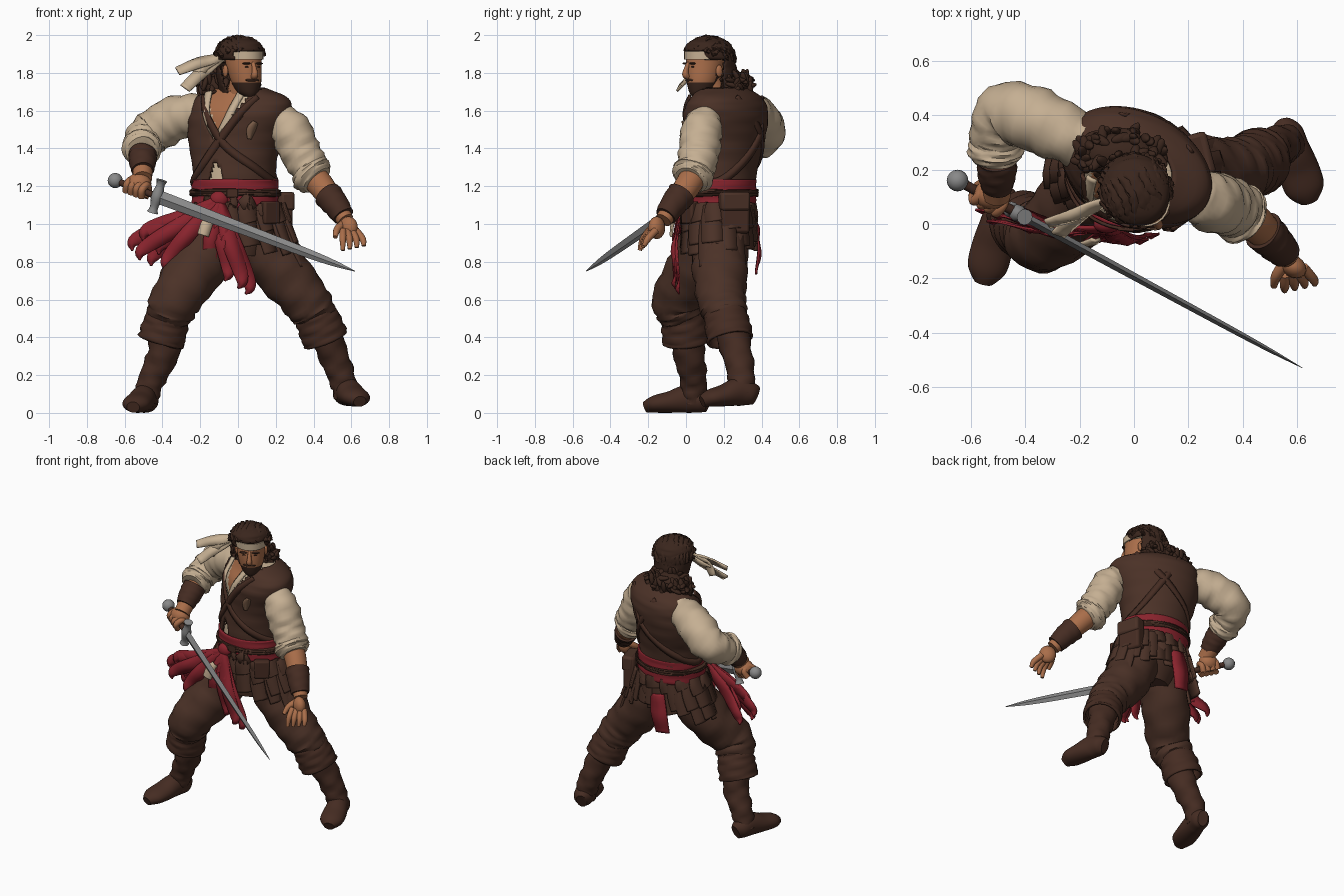
import bpy, bmesh, math, random
from math import sin, cos, pi, radians
from mathutils import Vector, Matrix

random.seed(4)
if "Cube" in bpy.data.objects:
    bpy.data.objects.remove(bpy.data.objects["Cube"])


def material(name, *rgb):
    m = bpy.data.materials.new(name)
    m.use_nodes = True
    m.diffuse_color = (*rgb, 1)
    shader = m.node_tree.nodes["Principled BSDF"]
    shader.inputs["Base Color"].default_value = (*rgb, 1)
    shader.inputs["Roughness"].default_value = .8
    return m


cloth = material("brown cloth", .07, .031, .02)
leather = material("dark leather", .06, .025, .016)
hair = material("dark hair", .042, .019, .012)
cream = material("cream linen", .56, .43, .29)
tan = material("worn tan", .2, .11, .065)
red = material("red sash", .25, .017, .026)
skin = material("tanned skin", .40, .155, .068)
steel = material("grey steel", .25, .25, .25)


def finish(bm, name, mats, thick=0, paint=None):
    """Turn a bmesh into a smooth shaded object, painting faces by rule."""
    bmesh.ops.recalc_face_normals(bm, faces=bm.faces)
    for f in bm.faces:
        f.material_index = int(paint(f.calc_center_median())) if paint else 0
    mesh = bpy.data.meshes.new(name)
    bm.to_mesh(mesh)
    bm.free()
    for m in mats:
        mesh.materials.append(m)
    mesh.shade_smooth()
    mesh.set_sharp_from_angle(angle=radians(45))
    ob = bpy.data.objects.new(name, mesh)
    bpy.context.scene.collection.objects.link(ob)
    if thick:
        mod = ob.modifiers.new("thickness", "SOLIDIFY")
        mod.thickness, mod.offset = thick, 0
    return ob


def spline(rows, steps=6):
    """Smooth curve through rows of any number of values."""
    out, last = [], len(rows) - 1
    for i in range(last):
        four = list(zip(rows[max(i - 1, 0)], rows[i], rows[i + 1], rows[min(i + 2, last)]))
        for t in (s / steps for s in range(steps)):
            out.append([q + t / 2 * (r - p + t * (2 * p - 5 * q + 4 * r - s + t * (3 * q - p - 3 * r + s)))
                        for p, q, r, s in four])
    return out + [list(rows[-1])]


def tangent(rows, i):
    return (Vector(rows[min(i + 1, len(rows) - 1)][:3]) - Vector(rows[max(i - 1, 0)][:3])).normalized()


def loft(name, rows, mats, sides=24, fold=0, cap=True, keep=None, thick=0, paint=None):
    """Rows are x, y, z, radius, second radius; a sixth value is a yaw for level rings."""
    rows, bm, loops, u = spline(rows), bmesh.new(), [], Vector((.02, .01, 1))
    for i, row in enumerate(rows):
        if len(row) == 6:
            yaw = radians(row[5])
            u, v = Vector((cos(yaw), sin(yaw), 0)), Vector((-sin(yaw), cos(yaw), 0))
        else:
            t = tangent(rows, i)
            u = (u - t * u.dot(t)).normalized()
            v = t.cross(u)
        a, b, ring = row[3], row[4] if len(row) > 4 else row[3], []
        for k in range(sides):
            g = 2 * pi * k / sides
            w = 1 + fold * (sin(3 * g + i * 1.3) + sin(2 * g - i * 1.9)) / 2
            ring.append(bm.verts.new(Vector(row[:3]) + (u * a * cos(g) + v * b * sin(g)) * w))
        loops.append(ring)
    for lo, hi in zip(loops, loops[1:]):
        for k in range(sides):
            n = (k + 1) % sides
            bm.faces.new((lo[k], lo[n], hi[n], hi[k]))
    if cap:
        bm.faces.new(loops[0][::-1])
        bm.faces.new(loops[-1])
    if keep:
        gone = [f for f in bm.faces if not keep(f.calc_center_median())]
        bmesh.ops.delete(bm, geom=gone, context="FACES")
    return finish(bm, name, mats, thick, paint)


def strip(name, rows, out, mat, thick=.012, wave=0):
    """A cloth or leather band; rows are x, y, z, width, and out gives its facing."""
    rows, bm, lines = spline(rows), bmesh.new(), []
    for i, row in enumerate(rows):
        c = Vector(row[:3])
        normal = (out(c) if callable(out) else Vector(out)).normalized()
        side = tangent(rows, i).cross(normal).normalized() * row[3] / 2
        mid = c + normal * (thick / 2 + wave * sin(i))
        lines.append([bm.verts.new(p) for p in (c - side, mid, c + side)])
    for lo, hi in zip(lines, lines[1:]):
        for k in range(2):
            bm.faces.new((lo[k], lo[k + 1], hi[k + 1], hi[k]))
    return finish(bm, name, [mat], thick)


def ball(name, centre, radii, mat, yaw=0, tilt=0):
    bm = bmesh.new()
    place = Matrix.Translation(centre) @ Matrix.Rotation(radians(yaw), 4, "Z") @ Matrix.Rotation(tilt, 4, "X")
    bmesh.ops.create_uvsphere(bm, u_segments=16, v_segments=10, radius=1,
                              matrix=place @ Matrix.Diagonal((*radii, 1)))
    return finish(bm, name, [mat])


def block(name, centre, size, mat, yaw=0):
    bm = bmesh.new()
    place = Matrix.Translation(centre) @ Matrix.Rotation(radians(yaw), 4, "Z")
    bmesh.ops.create_cube(bm, size=1, matrix=place @ Matrix.Diagonal((*size, 1)))
    ob = finish(bm, name, [mat])
    mod = ob.modifiers.new("soft edges", "BEVEL")
    mod.width, mod.segments = min(size) * .2, 2


# Torso: shirt with open neck, vest shell with a V opening
torso = [(-.02, .18, 1.16, .2, .16, -5), (-.02, .19, 1.3, .2, .165, -14), (-.015, .21, 1.45, .235, .175, -24),
         (.01, .21, 1.58, .265, .18, -28), (.02, .215, 1.66, .245, .145, -28), (.0, .2, 1.715, .13, .1, -28)]
chest_side, chest_front = Vector((.88, -.47, 0)), Vector((-.47, -.88, 0))


def chest(c):
    d = c - Vector((-.02, .21, 0))
    return abs(d.dot(chest_side)), d.dot(chest_front) > 0, c.z


def open_neck(c):
    lat, front, z = chest(c)
    return front and lat < (z - 1.47) * .5


def vest_keeps(c):
    lat, front, z = chest(c)
    return not (front and (lat < (z - 1.42) * .58 or lat < (1.35 - z) * .35))


loft("shirt", torso, [cream, skin], sides=72, paint=open_neck)
vest_rows = [(x, y, z, a + .016, b + .016, yaw) for x, y, z, a, b, yaw in torso]
loft("vest", vest_rows, [cloth], sides=96, cap=False, keep=vest_keeps, thick=.014, fold=.012)
loft("neck", [(-.01, .19, 1.6, .085), (.01, .15, 1.69, .07), (.025, .12, 1.78, .062)], [skin])


# Crossed straps that wrap around the chest, and a worn patch
def on_torso(degrees, z, width=.04):
    g = radians(degrees)
    x, y, _, a, b, yaw = min(spline(vest_rows, 12), key=lambda r: abs(r[2] - z))
    spot = Matrix.Rotation(radians(yaw), 3, "Z") @ Vector(((a + .009) * cos(g), (b + .009) * sin(g), 0))
    return x + spot.x, y + spot.y, z, width


def from_chest(c):
    return Vector((c.x + .02, c.y - .21, 0))


wrap = [(-50, 1.67), (-70, 1.58), (-95, 1.42), (-130, 1.3), (-180, 1.22), (-230, 1.32), (-270, 1.48), (-305, 1.67)]
for mirror in (False, True):
    strip("chest_strap", [on_torso(-180 - g if mirror else g, z) for g, z in wrap], from_chest, leather)
strip("worn_patch", [on_torso(-50, 1.54, .03), on_torso(-53, 1.5, .05), on_torso(-54, 1.45, .02)], from_chest, tan,
      thick=.008)
for edge in (-1, 1):
    collar = [Vector((-.02, .21, z)) + chest_side * edge * lat + chest_front * f
              for lat, f, z in ((.015, .185, 1.47), (.07, .18, 1.58), (.1, .1, 1.7))]
    strip("shirt_collar", [(*p, .04) for p in collar], chest_front, cream, wave=.005)

# Head, turned to its left
face_side, face_front = Vector((.866, .5, 0)), Vector((.5, -.866, 0))


def face(lat, fwd, z):
    return Vector((.03, .1, z)) + face_side * lat + face_front * fwd


def forward(c):
    return (c - face(0, 0, c.z)).dot(face_front)


def bearded(c):
    f = forward(c)
    return f > -.05 and (c.z < 1.75 or (c.z < 1.84 and f < -.02))


def hair_keeps(c):
    return c.z > 1.912 or forward(c) < (.055 if c.z > 1.872 else -.05)


loft("head", [(.06, .06, 1.675, .025, .03, 30), (.052, .075, 1.7, .055, .06, 30), (.042, .088, 1.76, .078, .088, 30),
              (.03, .1, 1.84, .09, .104, 30), (.025, .11, 1.92, .088, .104, 30), (.02, .12, 1.97, .05, .06, 30)],
     [skin, hair], sides=48, paint=bearded)
loft("headband", [(.028, .104, z, .098, .114, 30) for z in (1.87, 1.89, 1.915)], [cream], cap=False, thick=.008)
loft("hair_cap", [(-.01, .18, 1.7, .085, .08, 30), (.0, .15, 1.8, .11, .108, 30), (.005, .127, 1.9, .122, .126, 30),
                  (.01, .12, 1.955, .1, .108, 30), (.01, .12, 1.985, .03, .035, 30)], [hair], sides=64,
     fold=.03, keep=hair_keeps, thick=.012)
for i in range(13):
    lat = -1.2 + i * .2
    lock = []
    for t in (.5, .95, 1.5, 2.1, 2.8, 3.3):
        g = lat + random.uniform(-.12, .12)
        c = Vector((.008, .122, 1.872)) + face_side * .12 * sin(g) + face_front * .13 * cos(t) * cos(g)
        lock.append((c.x, c.y, c.z + .114 * sin(t) * cos(g), .013, .024))
    loft("hair_lock", lock, [hair], sides=10, fold=.2)
loft("nose", [(*face(0, f, z), r) for f, z, r in ((.1, 1.855, .01), (.114, 1.82, .013), (.118, 1.79, .018),
                                                 (.098, 1.778, .015))], [skin], sides=12)
ball("moustache", face(0, .092, 1.762), (.042, .016, .01), hair, 30)
for s in (-1, 1):
    ball("eye", face(s * .034, .094, 1.832), (.012, .007, .005), hair, 30)
    ball("brow", face(s * .037, .096, 1.85), (.026, .012, .006), hair, 30)
    ball("ear", face(s * .092, -.035, 1.81), (.012, .02, .032), skin, 30)
ball("hair_mass", (-.05, .255, 1.73), (.14, .085, .08), hair)
for i in range(100):
    d = Vector([random.gauss(0, 1) for _ in range(3)]).normalized()
    spot = Vector((-.05, .255, 1.73)) + Vector((d.x * .155, d.y * .09, d.z * .08))
    ball("hair_curl", spot, (.018, .014, .04), hair, random.uniform(0, 360), random.uniform(0, pi))
for end, low in (((-.32, .0, 1.81, .05), 1.86), ((-.28, -.04, 1.72, .06), 1.81), ((-.23, .03, 1.75, .05), 1.84)):
    strip("headband_tail", [(-.07, .1, 1.885, .03), (-.18, .05, low, .065), end], (.2, -.7, .6), cream, wave=.01)

# Arms: billowed sleeves with rolled cuffs, bare forearms, laced bracers
loft("right_sleeve", [(-.19, .3, 1.59, .1), (-.33, .37, 1.56, .118), (-.46, .41, 1.48, .115), (-.505, .34, 1.43, .1),
                      (-.505, .26, 1.4, .085)], [cream], fold=.07)
loft("left_sleeve", [(.21, .12, 1.56, .08), (.275, .085, 1.5, .108), (.33, .07, 1.38, .108), (.385, .05, 1.29, .1),
                     (.41, .03, 1.25, .085)], [cream], fold=.07)
loft("right_rolled_cuff", [(-.505, .31, 1.42, .09), (-.51, .27, 1.4, .104), (-.51, .23, 1.385, .08)], [cream], fold=.06)
loft("left_rolled_cuff", [(.37, .05, 1.29, .1), (.395, .035, 1.258, .113), (.42, .02, 1.232, .085)], [cream], fold=.06)
loft("right_forearm", [(-.505, .28, 1.4, .062), (-.505, .1, 1.24, .05)], [skin])
loft("left_forearm", [(.39, .045, 1.26, .07), (.45, .0, 1.19, .068), (.57, -.12, 1.02, .044)], [skin])
loft("right_bracer", [(-.505, .24, 1.37, .074), (-.505, .19, 1.33, .072), (-.505, .135, 1.282, .058)], [leather], fold=.04)
loft("left_bracer", [(.475, -.025, 1.155, .077), (.515, -.065, 1.105, .07), (.558, -.108, 1.042, .058)], [leather],
     fold=.04)

# Sword held in the right hand
pommel, tip = Vector((-.65, .16, 1.23)), Vector((.62, -.53, .75))
blade_dir = (tip - pommel).normalized()
across = (Vector((0, 0, 1)) - blade_dir * blade_dir.z).normalized()
flat = blade_dir.cross(across)


def along(t):
    return pommel.lerp(tip, t)


ball("sword_pommel", pommel, (.04, .04, .04), steel)
loft("sword_grip", [(*along(t), .018) for t in (0, .09, .18)], [leather], sides=12)
loft("sword_guard", [(*(along(.175) + across * s), r) for s, r in
                     ((-.09, .03), (-.06, .022), (0, .032), (.06, .022), (.09, .03))], [steel], sides=12)
loft("sword_blade", [(*along(t), a, a * .45) for t, a in ((.17, .037), (.5, .031), (.85, .022), (1, .002))],
     [steel], sides=4)

# Hands
ball("right_palm", along(.095) + Vector((.005, .015, .03)), (.066, .056, .056), skin)
for k in range(4):
    hub = along(.06 + k * .021)
    arc = [hub + (across * cos(g) + flat * sin(g)) * .037 for g in (-2.6, -1.3, 0, 1.3, 2.6)]
    loft("right_finger", [(*p, .019) for p in arc], [skin], sides=10)
ball("left_palm", (.585, -.155, .98), (.054, .04, .06), skin, -35)
for k in range(4):
    x, y = .555 + k * .023, -.185 + k * .008
    loft("left_finger", [(x, y, .965, .02), (x + .012 * k, y - .042, .92, .018),
                         (x + .014 * k, y - .06, .86 + k * .008, .011)], [skin], sides=10)
loft("left_thumb", [(.56, -.14, 1.0, .024), (.525, -.19, .97, .02), (.515, -.23, .93, .012)], [skin], sides=10)

# Trousers and legs
loft("trouser_seat", [(0, .17, 1.18, .2, .16, 0), (0, .17, 1.0, .21, .17, 0), (0, .14, .83, .13, .12, 0)], [cloth])
loft("right_trouser_leg", [(-.08, .15, 1.02, .14), (-.2, .07, .8, .152), (-.32, -.04, .62, .135), (-.36, -.03, .53, .125),
                           (-.375, -.01, .47, .09)], [cloth], fold=.06)
loft("left_trouser_leg", [(.08, .17, 1.02, .14), (.2, .18, .8, .15), (.34, .185, .62, .13), (.4, .205, .53, .12),
                          (.42, .21, .47, .09)], [cloth], fold=.06)
loft("right_boot_shaft", [(-.37, -.02, .53, .1), (-.395, .015, .32, .084), (-.46, .04, .17, .07),
                          (-.49, .04, .06, .064)], [leather], fold=.1)
loft("left_boot_shaft", [(.41, .21, .53, .1), (.5, .27, .32, .08), (.555, .295, .17, .07), (.575, .29, .08, .064)],
     [leather], fold=.1)
loft("right_boot_cuff", [(-.365, -.025, .53, .105), (-.385, -.01, .46, .114), (-.41, .0, .375, .118)], [leather],
     cap=False, thick=.014, fold=.05)
loft("left_boot_cuff", [(.405, .205, .53, .104), (.435, .22, .46, .114), (.465, .235, .385, .116)], [leather],
     cap=False, thick=.014, fold=.05)
for side, heel, toe in (("right", (-.47, .12, 0), (-.555, -.215, 0)), ("left", (.55, .37, .04), (.645, .085, .03))):
    heel, toe = Vector(heel), Vector(toe)
    shape = [(0, .05, .035), (.1, .062, .06), (.32, .075, .066), (.6, .058, .076), (.85, .046, .072), (1, .03, .035)]
    loft(side + "_boot_foot", [(*(heel.lerp(toe, t) + Vector((0, 0, h))), h, w) for t, h, w in shape], [leather])


# Layered leather skirt flaps
def hip(g, z, grow=0):
    drop = 1.14 - z
    return (.21 + grow + drop * .38) * cos(g), .172 + (.168 + grow + drop * .06) * sin(g), z


for count, top, hem, grow in ((17, 1.06, .82, 0), (16, 1.1, .93, .01), (15, 1.11, 1.03, .016)):
    for i in range(count):
        g = 2 * pi * (i + .5) / count - pi / 2
        low = hem + .07 * (abs(sin(g)) > .6) * (hem < .9 or sin(g) < 0) - .04 * (cos(g) > .5)
        low += random.uniform(-.03, .03)
        strip("skirt_flap", [(*hip(g, top, grow), .085), (*hip(g, (top + low) / 2, grow), .11),
                             (*hip(g + .03, low, grow), .11)],
              lambda c: Vector((c.x, c.y - .172, 0)), cloth, thick=.016)

# Sash, belt, buckle and pouches
for name, mat, low, high, grow in (("sash", red, 1.08, 1.235, .0), ("belt", leather, 1.15, 1.18, .012)):
    loft(name, [(-.015, .18, z, .222 + grow, .184 + grow, -4) for z in (low, (low + high) / 2, high)], [mat],
         sides=48, cap=False, thick=.016, fold=.012)
block("belt_buckle", (-.03, -.02, 1.163), (.06, .012, .045), leather, -4)
block("hip_pouch", (.235, .255, 1.06), (.08, .155, .22), leather, 15)
block("pouch_flap", (.245, .256, 1.12), (.08, .16, .1), cloth, 15)
block("front_pouch", (.17, .02, 1.06), (.1, .05, .12), leather, 35)

# Sash knot and ragged tails
ball("sash_knot", (-.1, .0, 1.13), (.05, .035, .045), red)
for x, y, z in ((-.56, .05, .86), (-.52, .01, .81), (-.46, .06, .78), (-.39, -.02, .76), (-.5, .03, .91),
                (-.42, .02, .84), (-.17, -.05, .76), (-.07, -.05, .7), (.0, -.06, .66), (.04, -.04, .63)):
    mid = (-.1 + (x + .1) * .5, y * .5 - .03, 1.12 + (z - 1.12) * .42, .085)
    strip("sash_tail", [(-.1, -.01, 1.13, .04), mid, (x + .02, y, z + .06, .07), (x, y, z, .008)], (.1, -1, .1), red,
          thick=.008, wave=.01)
strip("shirt_tail", [(-.14, -.055, 1.04, .04), (-.165, -.07, 1.0, .06), (-.185, -.075, .94, .06)], (0, -1, 0), cream)
strip("back_sash_tail", [(-.04, .37, 1.0, .1), (-.06, .385, .88, .12), (-.08, .37, .74, .1)], (0, 1, 0), red,
      wave=.006)
